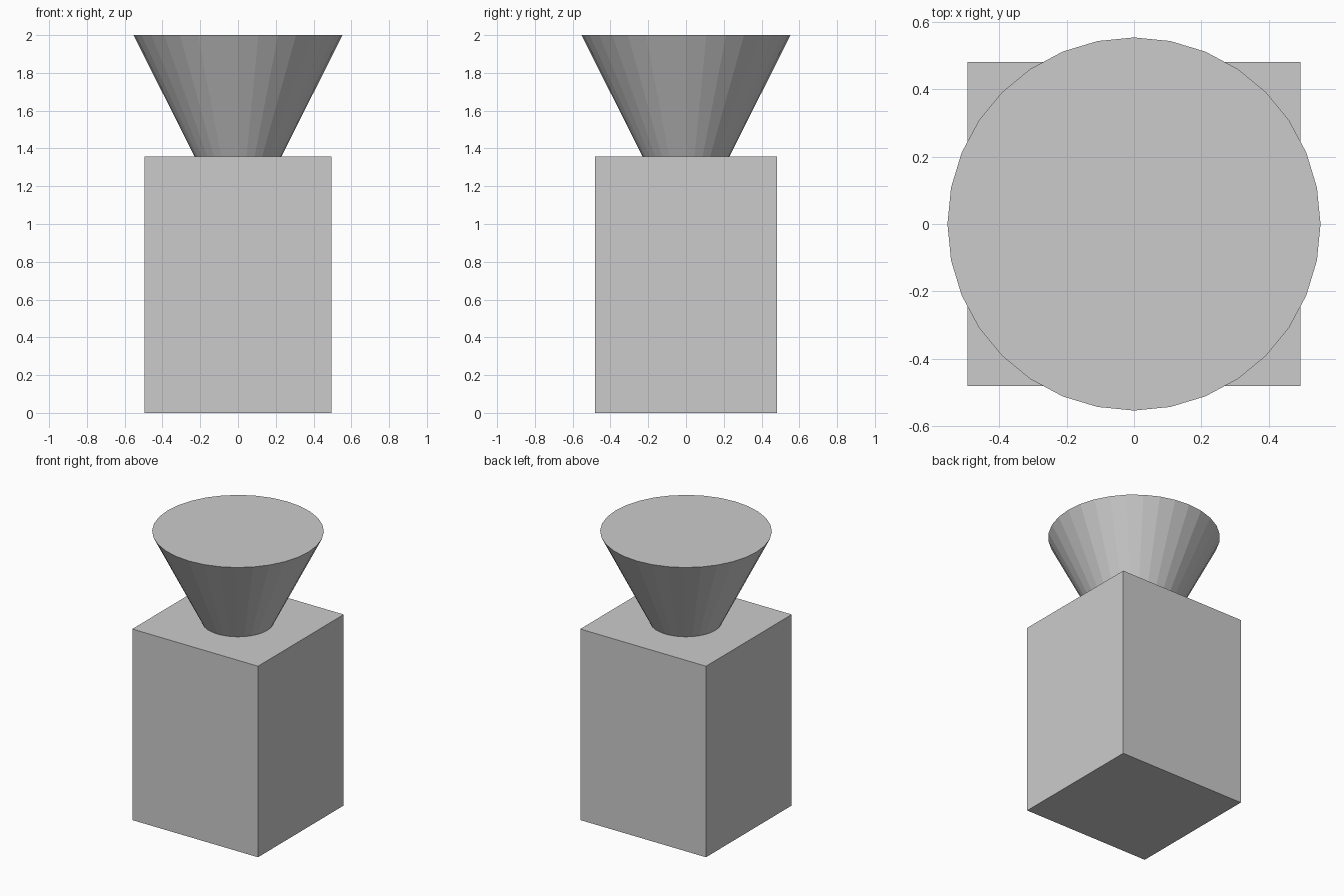
import bpy

if "Cube" in bpy.data.objects:
    bpy.data.objects.remove(bpy.data.objects["Cube"])

BOX_X, BOX_Y, BOX_H = 0.988, 0.962, 1.357
TOTAL_H = 2.0

# Rectangular base block
bpy.ops.mesh.primitive_cube_add(size=1, location=(0, 0, BOX_H / 2))
base = bpy.context.object
base.name = "base_block"
base.scale = (BOX_X, BOX_Y, BOX_H)
bpy.ops.object.transform_apply(location=False, rotation=False, scale=True)

# Flared, flat-faceted cone standing on the block
bpy.ops.mesh.primitive_cone_add(
    vertices=32, radius1=0.23, radius2=0.553, depth=TOTAL_H - BOX_H,
    location=(0, 0, (TOTAL_H + BOX_H) / 2))
bpy.context.object.name = "flared_top"
